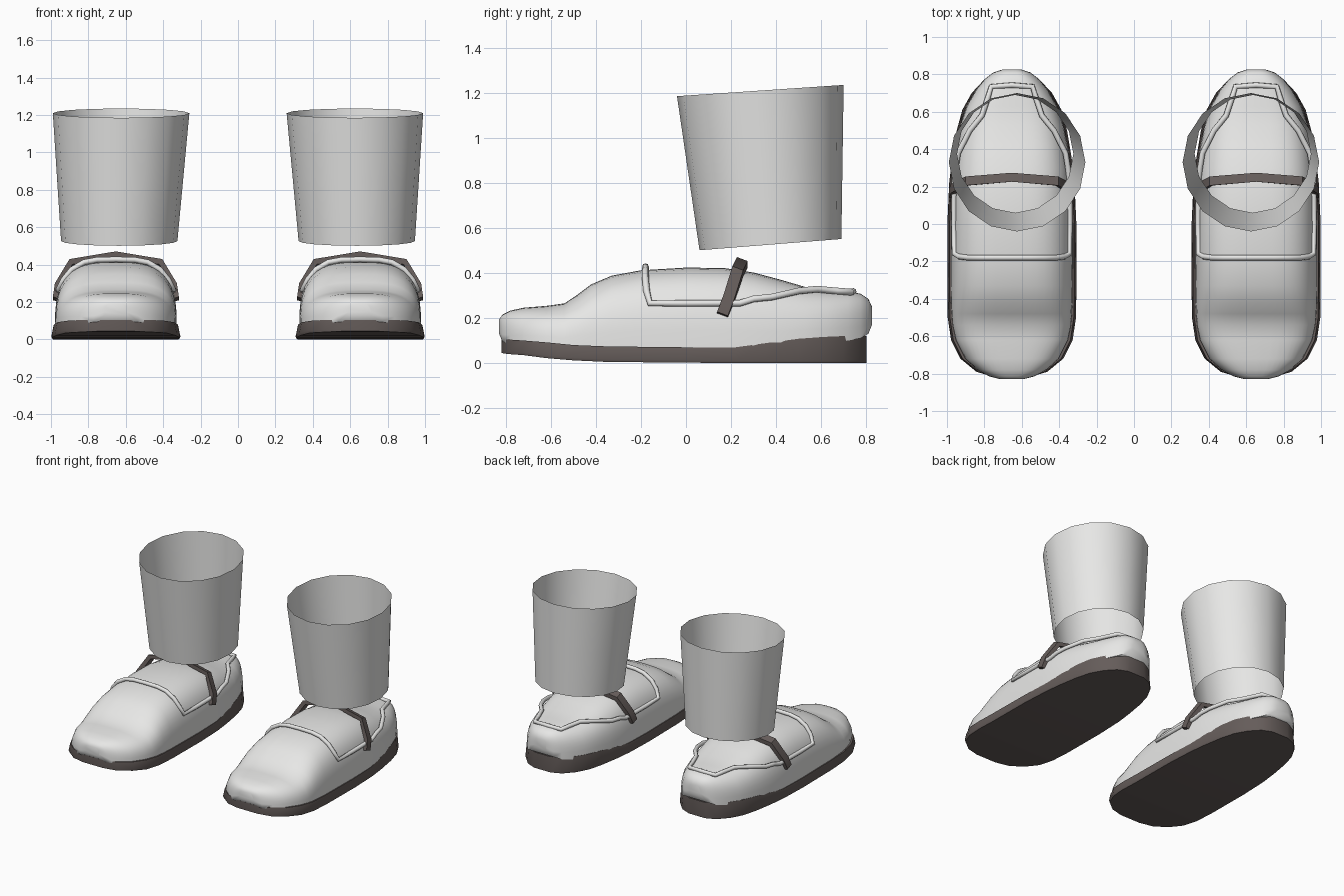
import bpy, bmesh, math
from mathutils import Vector

if "Cube" in bpy.data.objects:
    bpy.data.objects.remove(bpy.data.objects["Cube"])


def material(name, rgb):
    m = bpy.data.materials.new(name)
    m.diffuse_color = (*rgb, 1)
    m.use_nodes = True
    m.node_tree.nodes["Principled BSDF"].inputs["Base Color"].default_value = m.diffuse_color
    return m


WHITE = material("off_white", (0.8, 0.8, 0.79))
BROWN = material("dark_brown", (0.13, 0.108, 0.102))
CENTRE = 0.653  # distance of each shoe from the middle


def loft(name, rings, mat, side, closed=True, caps=True, angle=40):
    """Skin a list of point rings, mirrored to the given side."""
    bm = bmesh.new()
    loops = [[bm.verts.new((side * (p[0] + CENTRE), p[1], p[2])) for p in r] for r in rings]
    n = len(rings[0])
    for a, b in zip(loops, loops[1:]):
        for i in range(n if closed else n - 1):
            j = (i + 1) % n
            bm.faces.new((a[i], a[j], b[j], b[i]))
    if caps:
        bm.faces.new(loops[0])
        bm.faces.new(loops[-1])
    bmesh.ops.recalc_face_normals(bm, faces=bm.faces)
    me = bpy.data.meshes.new(name)
    bm.to_mesh(me)
    bm.free()
    me.materials.append(mat)
    ob = bpy.data.objects.new(name, me)
    bpy.context.collection.objects.link(ob)
    bpy.ops.object.select_all(action='DESELECT')
    ob.select_set(True)
    bpy.context.view_layer.objects.active = ob
    bpy.ops.object.shade_smooth_by_angle(angle=math.radians(angle))
    return ob


# Sole stations: y, half width, bottom z, top z
SOLE = [(-0.82, 0.09, 0.045, 0.105), (-0.79, 0.19, 0.04, 0.105), (-0.72, 0.275, 0.035, 0.1),
        (-0.62, 0.325, 0.022, 0.092), (-0.5, 0.343, 0.012, 0.08), (-0.35, 0.345, 0.005, 0.074),
        (0.0, 0.345, 0.002, 0.07), (0.22, 0.335, 0.0, 0.07), (0.35, 0.32, 0.0, 0.088),
        (0.5, 0.295, 0.0, 0.108), (0.61, 0.265, 0.0, 0.116), (0.7, 0.215, 0.0, 0.12),
        (0.77, 0.15, 0.0, 0.12), (0.802, 0.075, 0.0, 0.12)]

# Upper stations: y, half width, base z, top z
UPPER = [(-0.83, 0.06, 0.13, 0.195), (-0.815, 0.12, 0.095, 0.215), (-0.78, 0.185, 0.085, 0.233),
         (-0.72, 0.25, 0.08, 0.246), (-0.62, 0.3, 0.07, 0.254), (-0.54, 0.317, 0.06, 0.265),
         (-0.48, 0.322, 0.06, 0.305), (-0.42, 0.325, 0.05, 0.35), (-0.33, 0.326, 0.05, 0.388),
         (-0.2, 0.326, 0.05, 0.412), (0.0, 0.326, 0.05, 0.424), (0.17, 0.322, 0.05, 0.422),
         (0.3, 0.315, 0.05, 0.402), (0.42, 0.298, 0.06, 0.37), (0.53, 0.275, 0.08, 0.338),
         (0.63, 0.242, 0.09, 0.322), (0.72, 0.19, 0.1, 0.317), (0.775, 0.145, 0.11, 0.308),
         (0.81, 0.1, 0.13, 0.285), (0.826, 0.05, 0.17, 0.25)]

# Piping, right half: starts at the instep, ends behind the ankle
PIPE = [(0, -0.18, 0.428), (0.1, -0.18, 0.426), (0.17, -0.18, 0.413), (0.235, -0.18, 0.375),
        (0.28, -0.175, 0.32), (0.307, -0.16, 0.265), (0.31, 0, 0.265), (0.308, 0.24, 0.266),
        (0.3, 0.3, 0.285), (0.287, 0.38, 0.293), (0.225, 0.5, 0.32), (0.16, 0.58, 0.328),
        (0.13, 0.67, 0.32), (0.11, 0.735, 0.315), (0, 0.742, 0.318)]


def upper_ring(y, w, base, top, steps=24):
    pts = []
    for i in range(steps + 1):
        t = math.pi * i / steps
        c, s = math.cos(t), math.sin(t)
        pts.append((w * math.copysign(abs(c) ** 0.66, c), y, base + (top - base) * abs(s) ** 0.66))
    return pts


def sole_ring(y, w, lo, hi):
    edge = lo + 0.012
    return [(-w + 0.006, y, lo), (w - 0.006, y, lo), (w, y, edge),
            (w - 0.012, y, hi), (-w + 0.012, y, hi), (-w, y, edge)]


def piping(name, side):
    pts = PIPE + [(-x, y, z) for x, y, z in PIPE[-2:0:-1]]
    cu = bpy.data.curves.new(name, 'CURVE')
    cu.dimensions = '3D'
    cu.bevel_depth = 0.015
    cu.bevel_resolution = 2
    sp = cu.splines.new('POLY')
    sp.points.add(len(pts) - 1)
    for p, (x, y, z) in zip(sp.points, pts):
        p.co = (side * (x + CENTRE), y, z, 1)
    sp.use_cyclic_u = True
    sp.use_smooth = True
    cu.materials.append(WHITE)
    bpy.context.collection.objects.link(bpy.data.objects.new(name, cu))


def strap_rings():
    half = [(0.322, 0.162, 0.215), (0.312, 0.19, 0.285), (0.24, 0.23, 0.407)]
    path = half + [(0, 0.25, 0.447)] + [(-x, y, z) for x, y, z in half[::-1]]
    wide = Vector((0, 0.024, -0.009))
    out = [(0.015, 0.004), (0.014, 0.007), (0.008, 0.014), (0, 0.015)]
    out += [(-x, z) for x, z in out[2::-1]]
    rings = []
    for p, (ox, oz) in zip(path, out):
        p, o = Vector(p), Vector((ox, 0, oz))
        rings.append([p - wide - o, p + wide - o, p + wide + o, p - wide + o])
    return rings


def cuff_ring(t, n=16):
    # leaning, flaring open tube; t runs from the bottom to the top edge
    cx, cy = 0.028 - 0.01 * t, 0.375 - 0.045 * t
    rx, ry, z = 0.311 + 0.054 * t, 0.315 + 0.055 * t, 0.526 + 0.684 * t
    angles = [2 * math.pi * i / n for i in range(n)]
    return [(cx + rx * math.cos(a) - 0.046, cy + ry * math.sin(a), z + 0.025 * math.sin(a))
            for a in angles]


for side, label in ((1, "right"), (-1, "left")):
    loft(label + "_sole", [sole_ring(*s) for s in SOLE], BROWN, side)
    loft(label + "_shoe_upper", [upper_ring(*s) for s in UPPER], WHITE, side, angle=60)
    piping(label + "_piping", side)
    loft(label + "_strap", strap_rings(), BROWN, side, angle=30)
    loft(label + "_trouser_cuff", [cuff_ring(t) for t in (0, 0.5, 1)], WHITE, side, caps=False)
